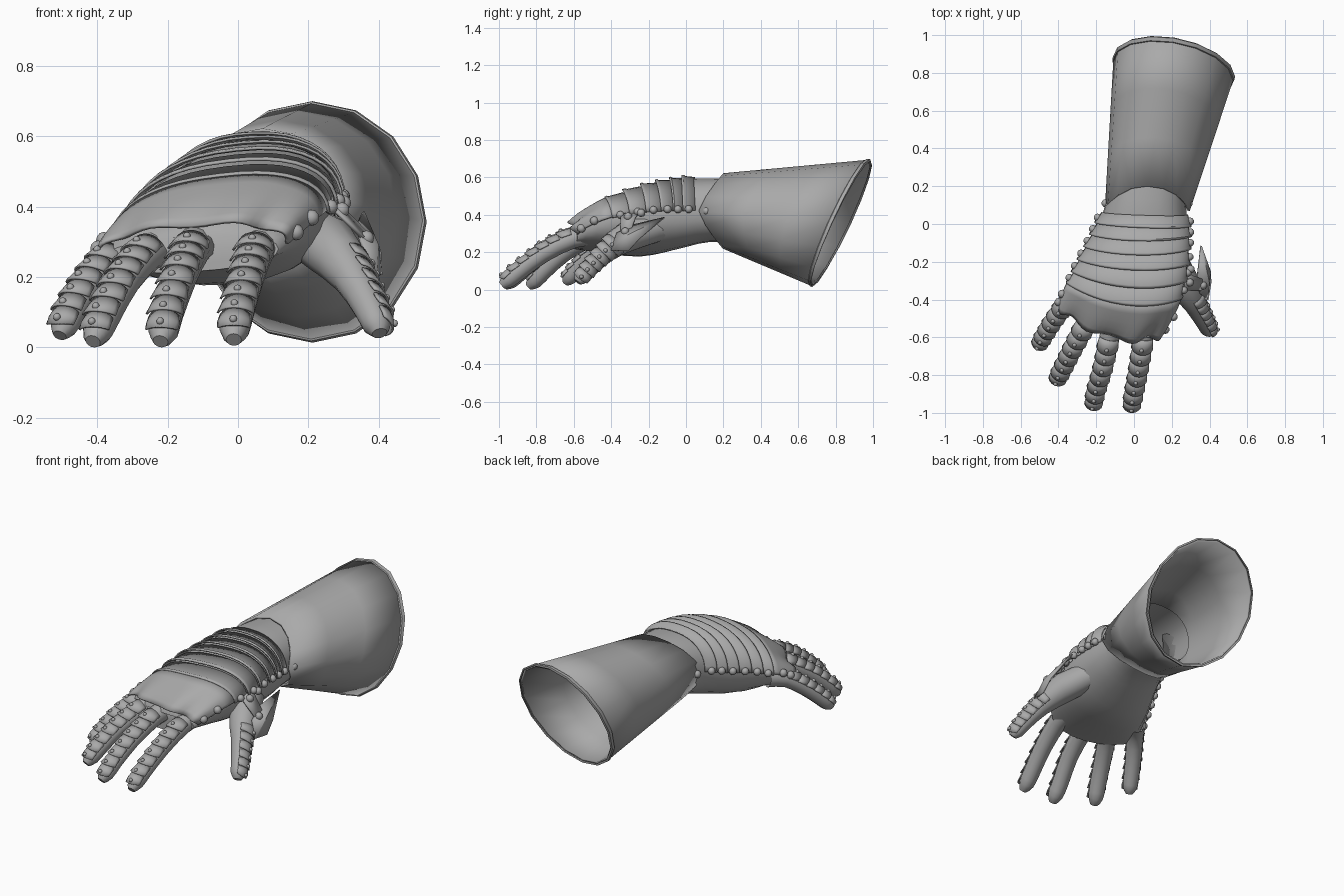
import bpy, bmesh, math
from mathutils import Vector, Matrix

if "Cube" in bpy.data.objects:
    bpy.data.objects.remove(bpy.data.objects["Cube"])

sin, cos, pi, rad = math.sin, math.cos, math.pi, math.radians
STEEL = bpy.data.materials.new("dark_steel")
STEEL.diffuse_color = (.4, .4, .4, 1)
STEEL.use_nodes = True
STEEL.node_tree.nodes["Principled BSDF"].inputs["Base Color"].default_value = STEEL.diffuse_color


def spline(pts, t):
    """Catmull-Rom sample through points of any dimension."""
    n = len(pts) - 1
    t = max(0.0, min(n - 1e-6, t))
    i = int(t)
    f = t - i
    a, b, c, d = (Vector(pts[max(0, min(n, i + k))]) for k in (-1, 0, 1, 2))
    return 0.5 * (2 * b + (c - a) * f + (2 * a - 5 * b + 4 * c - d) * f**2
                  + (3 * b - a - 3 * c + d) * f**3)


def finish(name, bm, thick=0, angle=40):
    bmesh.ops.recalc_face_normals(bm, faces=bm.faces)
    me = bpy.data.meshes.new(name)
    bm.to_mesh(me)
    bm.free()
    me.materials.append(STEEL)
    ob = bpy.data.objects.new(name, me)
    bpy.context.collection.objects.link(ob)
    if thick:
        m = ob.modifiers.new("thickness", 'SOLIDIFY')
        m.thickness, m.offset = thick, 0
    bpy.ops.object.select_all(action='DESELECT')
    ob.select_set(True)
    bpy.context.view_layer.objects.active = ob
    bpy.ops.object.shade_smooth_by_angle(angle=rad(angle))
    return ob


def add_loft(bm, rows, closed=False, cap=False):
    vs = [[bm.verts.new(p) for p in r] for r in rows]
    n = len(rows[0])
    for a, b in zip(vs, vs[1:]):
        for i in range(n if closed else n - 1):
            j = (i + 1) % n
            bm.faces.new((a[i], a[j], b[j], b[i]))
    if cap:
        bm.faces.new(vs[-1])


def add_rivet(bm, p, r):
    bmesh.ops.create_uvsphere(bm, u_segments=10, v_segments=6, radius=r,
                              matrix=Matrix.Translation(p))


# Hand stations: little-finger side xyz, thumb side xyz, height above, depth below, forward bulge
HAND = [(-.10, .36, .42, .28, .36, .42, .165, .165, 0),
        (-.145, .13, .42, .275, .13, .42, .175, .165, 0),
        (-.18, .02, .40, .28, .0, .41, .185, .175, .0),
        (-.23, -.09, .37, .28, -.10, .41, .18, .19, .02),
        (-.29, -.21, .34, .27, -.24, .40, .165, .19, .03),
        (-.34, -.32, .30, .23, -.40, .37, .132, .14, .06),
        (-.375, -.40, .27, .165, -.53, .32, .085, .085, .08),
        (-.385, -.44, .25, .115, -.58, .28, .05, .05, .08)]


def hand_pt(t, a, off=0):
    s = spline(HAND, t)
    L, R = Vector(s[0:3]), Vector(s[3:6])
    half = (R - L) / 2
    c, d = cos(a), sin(a)
    x = math.copysign(abs(c)**.85, c)
    h = (s[6] if d > 0 else s[7]) + off
    p = (L + R) / 2 + half * x * (1 + off / half.length)
    p.z += h * math.copysign(abs(d)**.9, d)
    p.y -= s[8] * (1 - x * x)
    return p


# Glove hand
bm = bmesh.new()
add_loft(bm, [[hand_pt(t * .5, 2 * pi * i / 24) for i in range(24)] for t in range(15)], True, True)
finish("glove_hand", bm)

# Flared cuff with a thin rim
N = 16


def cuff_ring(k, grow=0):
    ring = []
    for i in range(N):
        a = 2 * pi * i / N
        c, s = cos(a), sin(a)
        small = Vector((.07 + (.218 + grow) * c, .07 + .13 * abs(s)**1.3, .42 + (.195 + grow) * s))
        big = Vector((.21 + (.312 + grow) * c, .823 - .05 * c + .153 * s, .357 + (.33 + grow) * s))
        ring.append(small.lerp(big, k))
    return ring


bm = bmesh.new()
add_loft(bm, [cuff_ring(k / 3) for k in range(4)], True)
finish("cuff", bm, .014)
bm = bmesh.new()
add_loft(bm, [cuff_ring(.975), cuff_ring(.985, .010), cuff_ring(1.008, .010), cuff_ring(1.012, 0)], True)
finish("cuff_rim", bm, .004)

# Arched lames over the back of the hand, riveted along both sides
bm, rv = bmesh.new(), bmesh.new()
for k in range(6):
    t0 = 1.55 + .56 * k
    rows = []
    for f, off in ((0, .005), (.8, .015), (.9, .022), (1.04, .022)):
        rows.append([hand_pt(t0 + .56 * f + .12 * sin(a), a, off)
                     for a in (rad(2 + 176 * i / 20) for i in range(21))])
    add_loft(bm, rows)
    for a in (4, 176):
        add_rivet(rv, hand_pt(t0 + .32, rad(a), .018), .021)
finish("hand_lames", bm, .007, 50)

# Scalloped knuckle plate
bm = bmesh.new()
rows = []
for f in (0, .2, .4, .6, .8, 1):
    row = []
    for i in range(33):
        u = i / 32
        wave = .5 - .5 * cos(2 * pi * 4 * u)
        p = hand_pt(4.95 + 1.8 * f, rad(4 + 172 * u), .016 + .012 * f * wave)
        p.y -= .03 * f**2 * wave
        row.append(p)
    rows.append(row)
add_loft(bm, rows)
finish("knuckle_plate", bm, .010)
for t in (5.6, 6.3):
    for a in (10, 170):
        add_rivet(rv, hand_pt(t, rad(a), .022), .023)
for x in (.29, -.15):
    add_rivet(rv, (x, .11, .42), .022)

# Fingers: path points (x, y, z, radius), facing of the armour, lame count
UP = Vector((0, 0, 1))
DIGITS = {
    "index": ([(.06, -.46, .30, .06), (.05, -.60, .275, .053), (.025, -.76, .195, .049),
               (0, -.89, .10, .047), (-.01, -.95, .05, .043), (-.012, -.985, .022, .022)], UP, 7),
    "middle": ([(-.10, -.46, .31, .06), (-.13, -.60, .28, .053), (-.165, -.76, .20, .049),
                (-.20, -.88, .10, .047), (-.212, -.94, .045, .043), (-.22, -.972, .017, .022)], UP, 7),
    "ring": ([(-.20, -.42, .29, .06), (-.255, -.53, .27, .053), (-.325, -.66, .19, .049),
              (-.375, -.76, .10, .047), (-.40, -.81, .045, .043), (-.412, -.842, .017, .022)], UP, 7),
    "little": ([(-.30, -.34, .27, .055), (-.36, -.42, .25, .049), (-.425, -.51, .18, .046),
                (-.475, -.59, .10, .044), (-.495, -.625, .06, .04), (-.506, -.645, .034, .02)], UP, 6),
    "thumb": ([(.15, -.07, .35, .07), (.255, -.30, .29, .085), (.325, -.43, .20, .058),
               (.375, -.52, .11, .047), (.395, -.56, .065, .042), (.402, -.58, .04, .022)],
              Vector((.85, .3, .4)), 6),
}


def digit_pt(path, up, t, a, off=0):
    p = spline(path, t)
    tan = (spline(path, t + .05) - spline(path, t - .05)).xyz.normalized()
    side = tan.cross(up).normalized()
    nrm = side.cross(tan)
    return p.xyz + (side * cos(a) + nrm * sin(a)) * (p[3] + off)


def even_cuts(path, t0, t1, n):
    """Parameters splitting the path into n pieces of equal length."""
    ts = [t0 + (t1 - t0) * i / 200 for i in range(201)]
    d = [0]
    for a, b in zip(ts, ts[1:]):
        d.append(d[-1] + (spline(path, b) - spline(path, a)).xyz.length)
    return [next(t for t, s in zip(ts, d) if s >= d[-1] * k / n - 1e-6) for k in range(n + 1)]


for name, (path, up, count) in DIGITS.items():
    bm = bmesh.new()
    add_loft(bm, [[digit_pt(path, up, t * .5, 2 * pi * i / 12) for i in range(12)]
                  for t in range(11)], True, True)
    finish(name + "_glove", bm)
    # overlapping bowed lames, each with one rivet
    bm, studs = bmesh.new(), bmesh.new()
    cuts = even_cuts(path, 1.6 if name == "thumb" else 1.0, 4.4, count)
    for a0, a1 in zip(cuts, cuts[1:]):
        d = a1 - a0
        rows = [[digit_pt(path, up, a0 + d * (f + .5 * f * (sin(a) - .8)), a, off)
                 for a in (rad(22 + 136 * i / 10) for i in range(11))]
                for f, off in ((0, .001), (.5, .005), (1.05, .010))]
        add_loft(bm, rows)
        add_rivet(studs, digit_pt(path, up, a0 + d * .78, pi / 2, .009), .011)
    finish(name + "_lames", bm, .006, 50)
    finish(name + "_rivets", studs)

# Pointed thumb guard with a raised centre
bm = bmesh.new()
ring = [bm.verts.new(p) for p in ((.355, -.115, .385), (.402, -.25, .27), (.405, -.31, .205),
                                  (.39, -.40, .21), (.35, -.37, .30), (.335, -.28, .345))]
mid = bm.verts.new((.395, -.31, .29))
for a, b in zip(ring, ring[1:] + ring[:1]):
    bm.faces.new((a, b, mid))
finish("thumb_guard", bm, .010, 20)

# Hinge strap joining the guard to the hand
bm = bmesh.new()
add_loft(bm, [[(.27, -.25, .42), (.265, -.35, .40)], [(.305, -.27, .385), (.30, -.35, .365)],
              [(.36, -.29, .33), (.355, -.35, .31)]])
finish("thumb_hinge", bm, .010)
for p in ((.295, -.31, .39), (.365, -.325, .31), (.30, -.24, .41)):
    add_rivet(rv, p, .022)
finish("hand_rivets", rv)
